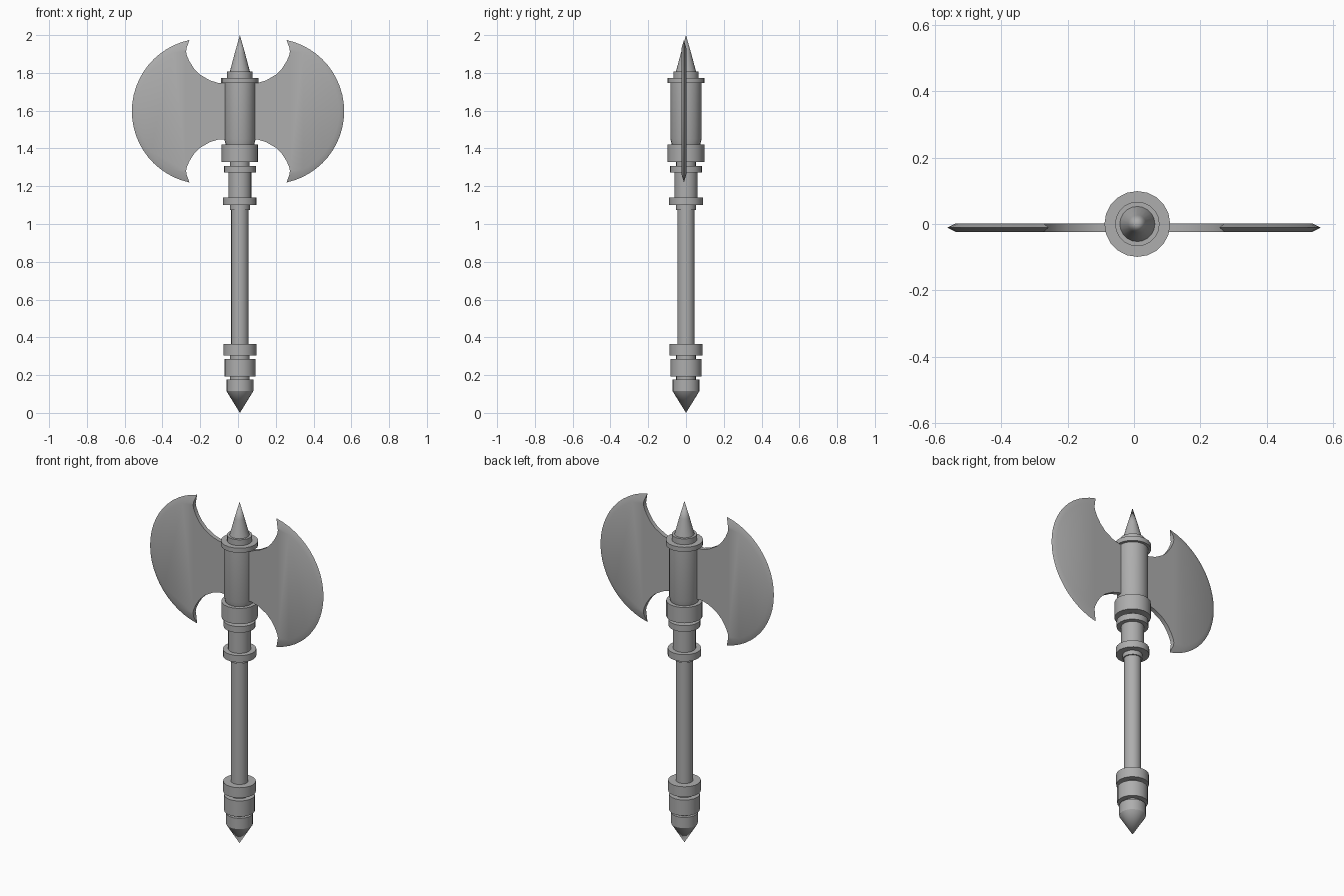
import bpy, bmesh, math

if "Cube" in bpy.data.objects:
    bpy.data.objects.remove(bpy.data.objects["Cube"])

AX = 0.01          # the handle axis sits slightly right of centre
SIDES = 20

steel = bpy.data.materials.new("dark_steel")
steel.diffuse_color = (0.42, 0.42, 0.42, 1)
steel.use_nodes = True
steel.node_tree.nodes["Principled BSDF"].inputs["Base Color"].default_value = steel.diffuse_color


def finish(name, bm, angle):
    bmesh.ops.recalc_face_normals(bm, faces=bm.faces)
    me = bpy.data.meshes.new(name)
    bm.to_mesh(me)
    bm.free()
    me.materials.append(steel)
    ob = bpy.data.objects.new(name, me)
    bpy.context.collection.objects.link(ob)
    bpy.ops.object.select_all(action='DESELECT')
    ob.select_set(True)
    bpy.context.view_layer.objects.active = ob
    bpy.ops.object.shade_smooth_by_angle(angle=math.radians(angle))
    return ob


def lathe(name, profile):
    """Turn a (radius, z) profile, listed bottom to top, and cap both ends."""
    bm = bmesh.new()
    rings = []
    for r, z in profile:
        if r == 0:
            rings.append([bm.verts.new((AX, 0, z))])
        else:
            rings.append([bm.verts.new((AX + r * math.cos(a), r * math.sin(a), z))
                          for a in (2 * math.pi * i / SIDES for i in range(SIDES))])
    for lo, hi in zip(rings, rings[1:]):
        for i in range(SIDES):
            j = (i + 1) % SIDES
            ring = [lo[i], lo[j], hi[j], hi[i]] if len(lo) > 1 and len(hi) > 1 else (
                [lo[0], hi[j], hi[i]] if len(lo) == 1 else [lo[i], lo[j], hi[0]])
            bm.faces.new(ring)
    for ring in (rings[0], rings[-1]):
        if len(ring) > 1:
            bm.faces.new(ring)
    return finish(name, bm, 29)


def cylinder(name, r, z0, z1):
    return lathe(name, [(r, z0), (r, z1)])


# Pommel and grip rings
lathe("pommel", [(0, 0), (0.071, 0.115), (0.071, 0.178)])
cylinder("pommel_core", 0.052, 0.15, 0.33)
cylinder("grip_band", 0.082, 0.193, 0.285)
cylinder("grip_top_ring", 0.087, 0.305, 0.365)

# Shaft
cylinder("shaft", 0.046, 0.33, 1.12)

# Collars below the head
cylinder("collar_lip", 0.053, 1.075, 1.11)
cylinder("lower_collar", 0.089, 1.10, 1.14)
cylinder("neck", 0.061, 1.12, 1.28)
cylinder("middle_collar", 0.085, 1.272, 1.308)
cylinder("neck_core", 0.052, 1.29, 1.35)
cylinder("upper_collar", 0.097, 1.328, 1.42)

# Socket holding the blades, with its cap and spike
lathe("socket", [(0.073, 1.41), (0.083, 1.45), (0.083, 1.76)])
cylinder("socket_cap", 0.099, 1.747, 1.774)
cylinder("spike_base", 0.067, 1.76, 1.808)
lathe("spike", [(0.055, 1.80), (0.027, 1.905), (0, 2.0)])

# Twin blades: half outline mirrored across x
CZ, CY, HALF = 1.597, -0.011, 0.0125
inner = [(0, 0.15), (0.105, 0.15), (0.148, 0.163), (0.20, 0.193), (0.232, 0.225),
         (0.256, 0.262), (0.271, 0.295), (0.275, 0.315)]
flat_tip, edge_tip = (0.272, 0.335), (0.257, 0.377)


def arc(tip, reach, steps=24):
    """Circular arc from the upper tip to the lower tip, bulging to x = reach."""
    s = reach - tip[0]
    rad = (tip[1] ** 2 + s ** 2) / (2 * s)
    end = math.atan2(tip[1], tip[0] - reach + rad)
    return [(reach - rad + rad * math.cos(t), rad * math.sin(t))
            for t in (end - 2 * end * i / steps for i in range(steps + 1))]


bm = bmesh.new()
flat = arc(flat_tip, 0.537)
loop = inner + flat + [(x, -z) for x, z in reversed(inner)]
front = [bm.verts.new((x, CY - HALF, CZ + z)) for x, z in loop]
back = [bm.verts.new((x, CY + HALF, CZ + z)) for x, z in loop]
edge = [bm.verts.new((x, CY, CZ + z)) for x, z in arc(edge_tip, 0.562)]
bm.faces.new(front)
bm.faces.new(back)
n, k = len(inner), len(flat)
for i in range(len(loop) - 1):
    if n <= i < n + k - 1:
        # sharpened rim
        a, b = edge[i - n], edge[i - n + 1]
        bm.faces.new((front[i], front[i + 1], b, a))
        bm.faces.new((back[i], back[i + 1], b, a))
    else:
        bm.faces.new((front[i], front[i + 1], back[i + 1], back[i]))
# pointed horns
for e, i in ((edge[0], n), (edge[-1], n + k - 1)):
    bm.faces.new((front[i], e, back[i]))
blades = finish("blades", bm, 40)
mirror = blades.modifiers.new("mirror", 'MIRROR')
mirror.use_axis[0] = True
